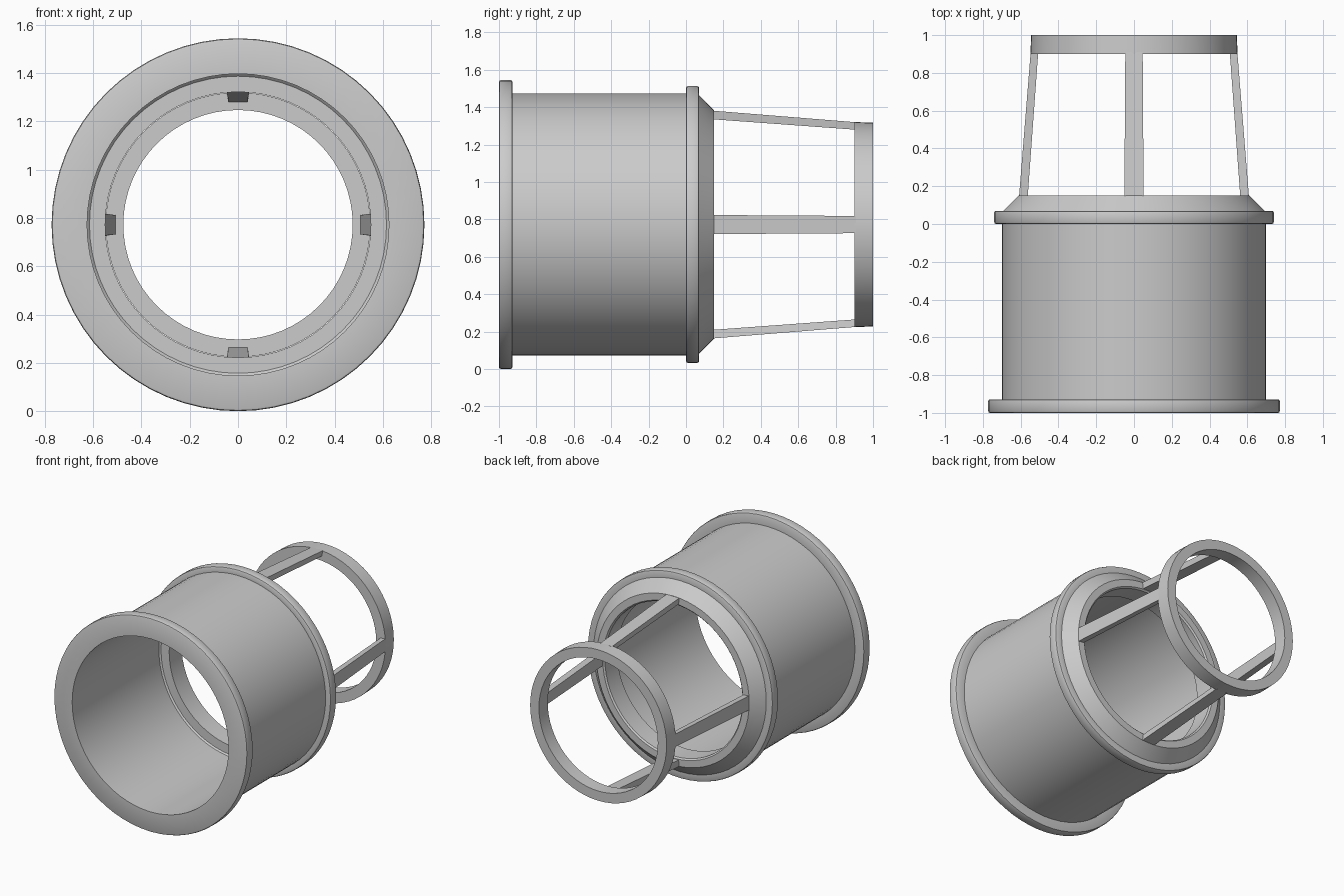
import bpy, bmesh, math
from mathutils import Matrix

if "Cube" in bpy.data.objects:
    bpy.data.objects.remove(bpy.data.objects["Cube"])

R, SEG = 0.772, 64      # flange radius = axis height, sides of the round parts


def finish(name, bm):
    bmesh.ops.recalc_face_normals(bm, faces=bm.faces)
    me = bpy.data.meshes.new(name)
    bm.to_mesh(me)
    bm.free()
    ob = bpy.data.objects.new(name, me)
    ob.location.z = R
    bpy.context.collection.objects.link(ob)
    bpy.ops.object.select_all(action='DESELECT')
    ob.select_set(True)
    bpy.context.view_layer.objects.active = ob
    bpy.ops.object.shade_smooth_by_angle(angle=math.radians(25))
    return ob


def lathe(name, profile):
    """Turn a closed (radius, y) profile about the y axis."""
    bm = bmesh.new()
    rings = []
    for i in range(SEG):
        a = 2 * math.pi * i / SEG
        rings.append([bm.verts.new((r * math.cos(a), y, r * math.sin(a))) for r, y in profile])
    n = len(profile)
    for i in range(SEG):
        p, q = rings[i], rings[(i + 1) % SEG]
        for j in range(n):
            k = (j + 1) % n
            bm.faces.new((p[j], p[k], q[k], q[j]))
    return finish(name, bm)


def rounded_rim(r, y0, y1, b=0.01):
    """Outer edge of a flange with small rounded corners."""
    s = b * 0.3
    return [(r - b, y0), (r - s, y0 + s), (r, y0 + b),
            (r, y1 - b), (r - s, y1 - s), (r - b, y1)]


# hollow sleeve: front flange, barrel, rear collar, chamfer and inner lip
lathe("sleeve", [(0.625, -1.0)] + rounded_rim(R, -1.0, -0.928)
      + [(0.70, -0.928), (0.70, 0.0)] + rounded_rim(0.74, 0.0, 0.07)
      + [(0.69, 0.07), (0.61, 0.15), (0.56, 0.15), (0.55, 0.14),
         (0.55, 0.0), (0.615, 0.0), (0.625, -0.01)])

# small end ring
lathe("end_ring", [(0.475, 0.9), (0.548, 0.9), (0.545, 1.0), (0.475, 1.0)])

# four tapering struts joining sleeve and ring
bm = bmesh.new()
for i in range(4):
    turn = Matrix.Rotation(i * math.pi / 2, 4, 'Y')
    ends = []
    for y, ri, ro, wi, wo in ((0.14, 0.563, 0.609, 0.046, 0.051),
                              (0.91, 0.507, 0.547, 0.040, 0.046)):
        ends.append([bm.verts.new(turn @ v) for v in (
            Matrix.Translation((x, y, z)).to_translation()
            for x, z in ((-wi, ri), (wi, ri), (wo, ro), (-wo, ro)))])
    a, b = ends
    bm.faces.new(a)
    bm.faces.new(b[::-1])
    for j in range(4):
        k = (j + 1) % 4
        bm.faces.new((a[j], b[j], b[k], a[k]))
finish("struts", bm)
